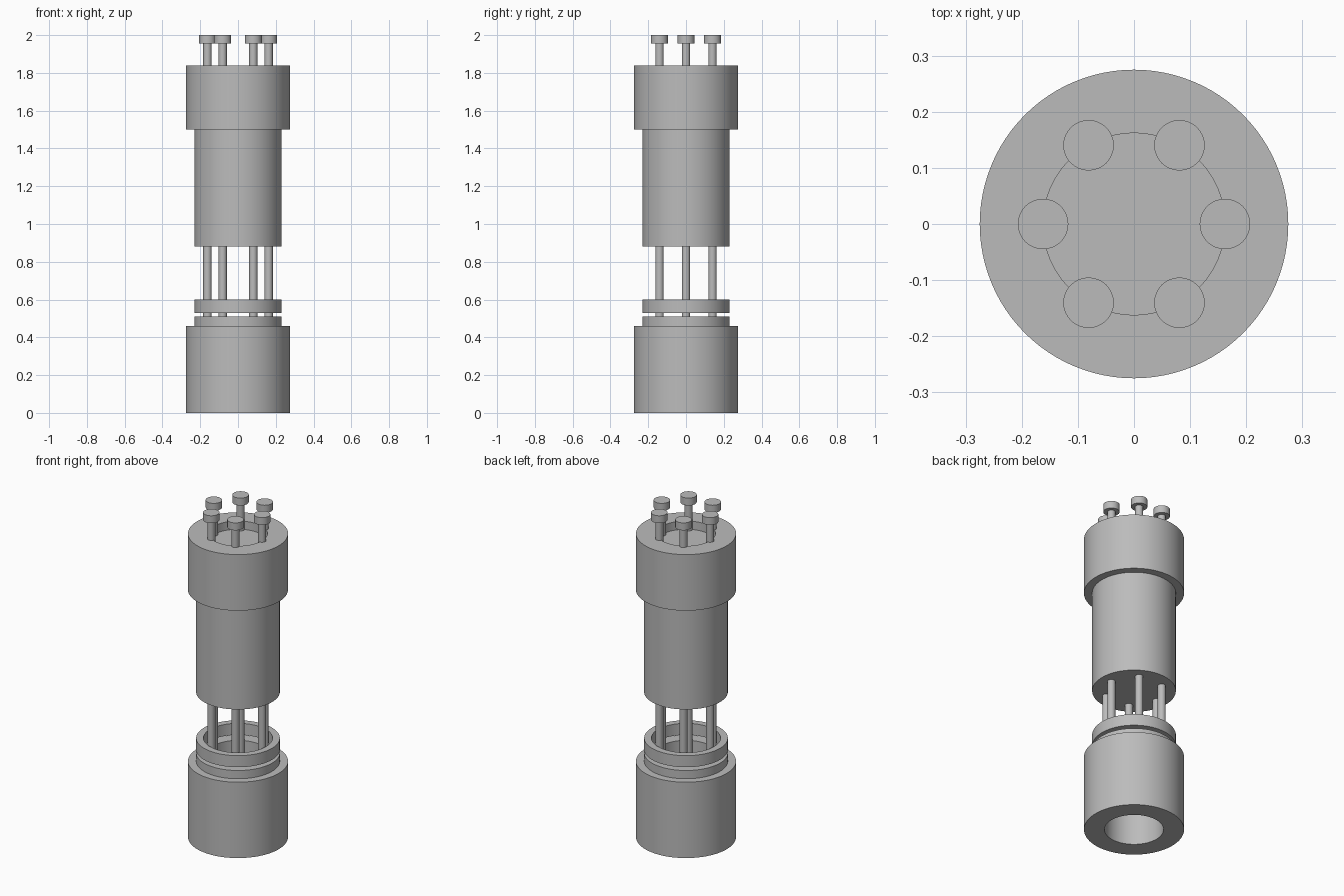
import bpy
import math

cube = bpy.data.objects.get("Cube")
if cube:
    bpy.data.objects.remove(cube, do_unlink=True)

GREY = (0.5, 0.5, 0.5, 1)
metal = bpy.data.materials.new("plain grey")
metal.use_nodes = True
metal.diffuse_color = GREY
metal.node_tree.nodes["Principled BSDF"].inputs["Base Color"].default_value = GREY


def lathe(name, profile, segments=96, closed=False, location=(0, 0, 0)):
    """Spin a (radius, height) profile around z; points on the axis become poles."""
    verts, faces, rows = [], [], []
    for r, z in profile:
        start = len(verts)
        if r == 0:
            verts.append((0, 0, z))
            rows.append([start] * segments)
        else:
            for i in range(segments):
                a = math.tau * i / segments
                verts.append((r * math.cos(a), r * math.sin(a), z))
            rows.append(list(range(start, start + segments)))
    pairs = list(zip(rows, rows[1:]))
    if closed:
        pairs.append((rows[-1], rows[0]))
    for low, high in pairs:
        for i in range(segments):
            j = (i + 1) % segments
            faces.append(list(dict.fromkeys((low[i], low[j], high[j], high[i]))))
    mesh = bpy.data.meshes.new(name)
    mesh.from_pydata(verts, [], faces)
    mesh.materials.append(metal)
    obj = bpy.data.objects.new(name, mesh)
    obj.location = location
    bpy.context.collection.objects.link(obj)
    bpy.ops.object.select_all(action='DESELECT')
    obj.select_set(True)
    bpy.context.view_layer.objects.active = obj
    bpy.ops.object.shade_smooth_by_angle(angle=math.radians(30))
    return obj


WIDE, NARROW, BORE = 0.275, 0.23, 0.162

# Lower sleeve with a stepped neck and a bore
lathe("base_sleeve", [(BORE, 0), (WIDE, 0), (WIDE, 0.46), (NARROW, 0.46),
                      (NARROW, 0.51), (BORE, 0.51)], closed=True)

# Loose ring above the neck
lathe("clamp_ring", [(0.19, 0.53), (NARROW, 0.53), (NARROW, 0.6), (0.19, 0.6)], closed=True)

# Solid upper body with a wide collar and a shallow recess on top
lathe("upper_body", [(0, 0.88), (NARROW, 0.88), (NARROW, 1.5), (WIDE, 1.5),
                     (WIDE, 1.84), (BORE, 1.84), (BORE, 1.79), (0, 1.79)])

# Six long bolts in a circle
for n in range(6):
    a = math.tau * n / 6
    lathe(f"bolt_{n + 1}", [(0, 0.3), (0.022, 0.3), (0.022, 1.955), (0.045, 1.955),
                            (0.045, 2), (0, 2)], segments=32,
          location=(0.162 * math.cos(a), 0.162 * math.sin(a), 0))
